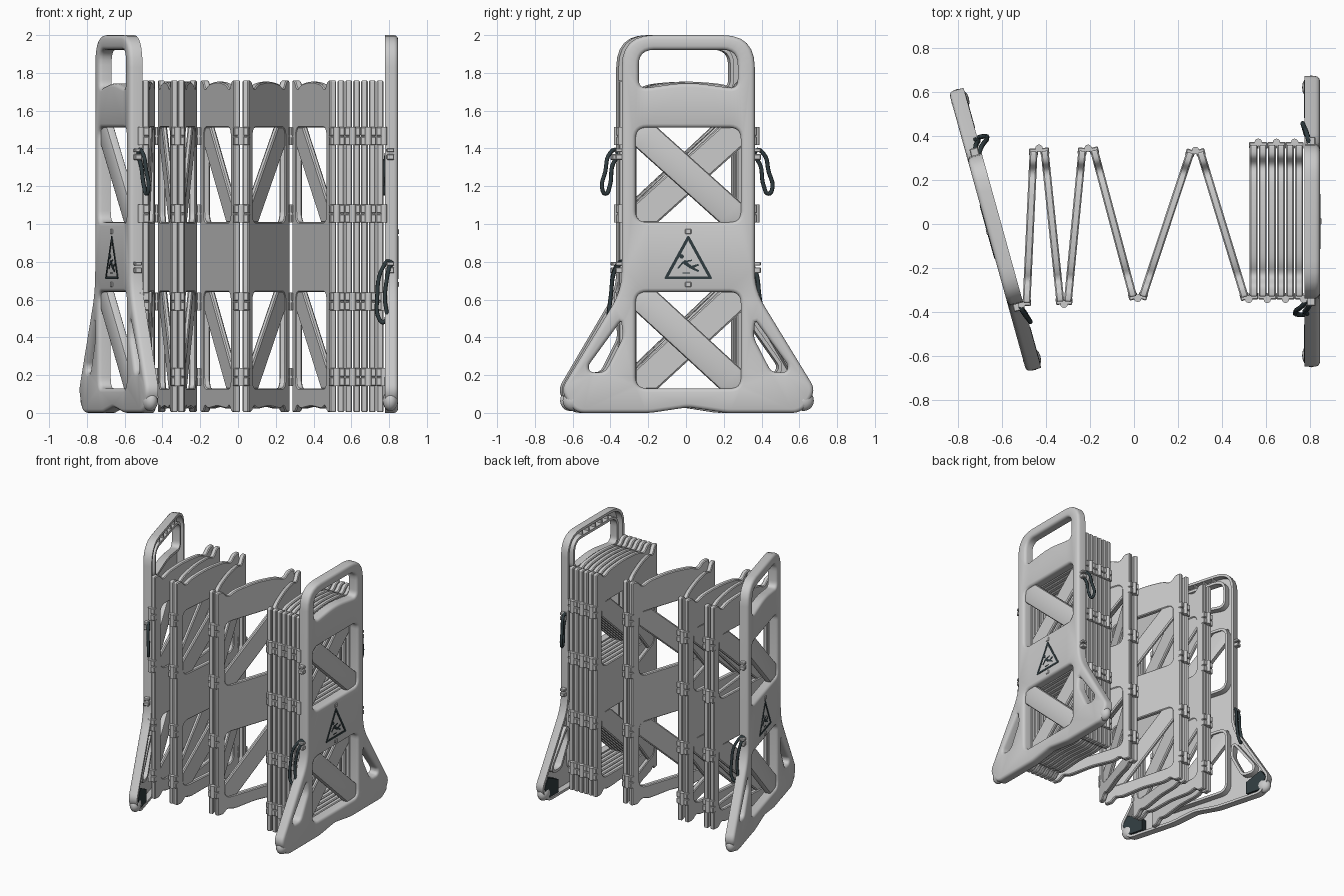
import bpy, bmesh, math
from mathutils import Matrix, Vector

if "Cube" in bpy.data.objects:
    bpy.data.objects.remove(bpy.data.objects["Cube"])

dark = bpy.data.materials.new("dark_rubber")
dark.diffuse_color = (0.03, 0.045, 0.05, 1)
dark.use_nodes = True
dark.node_tree.nodes["Principled BSDF"].inputs["Base Color"].default_value = dark.diffuse_color


def finish(name, bm, M, mat=None):
    bmesh.ops.recalc_face_normals(bm, faces=bm.faces)
    me = bpy.data.meshes.new(name)
    bm.to_mesh(me)
    bm.free()
    me.shade_smooth()
    me.set_sharp_from_angle(angle=math.radians(32))
    if mat:
        me.materials.append(mat)
    ob = bpy.data.objects.new(name, me)
    ob.matrix_world = M
    bpy.context.collection.objects.link(ob)
    return ob


def mirror(half):
    return half + [(-u, z, c) for u, z, c in reversed(half) if u]


def rounded(pts, seg=6):
    out = []
    for i, (u, z, c) in enumerate(pts):
        p, a, b = Vector((u, z)), Vector(pts[i - 1][:2]), Vector(pts[(i + 1) % len(pts)][:2])
        if not c:
            out.append(p)
            continue
        s = p + (a - p).normalized() * min(c, 0.49 * (a - p).length)
        e = p + (b - p).normalized() * min(c, 0.49 * (b - p).length)
        for k in range(seg + 1):
            t = k / seg
            out.append(s * (1 - t) ** 2 + p * 2 * t * (1 - t) + e * t * t)
    return out


def inset(loop, d):
    out, n = [], len(loop)
    for i, p in enumerate(loop):
        d1, d2 = (p - loop[i - 1]).normalized(), (loop[(i + 1) % n] - p).normalized()
        n1, n2 = Vector((-d1.y, d1.x)), Vector((-d2.y, d2.x))
        out.append(p + (n1 + n2) * d / max(0.3, 1 + n1.dot(n2)))
    return out


def loft(name, loops, rings, M, mat=None):
    """First loop is the outline, the rest are holes; rings are (inset, depth)."""
    bm = bmesh.new()
    caps = [[], []]
    for i, lp in enumerate(loops):
        n = len(lp)
        area = sum(lp[k - 1].x * lp[k].y - lp[k].x * lp[k - 1].y for k in range(n))
        if (area > 0) != (i == 0):
            lp = lp[::-1]
        vs = [[bm.verts.new((x, p.x, p.y)) for p in inset(lp, d)] for d, x in rings]
        for r, s in zip(vs, vs[1:]):
            for k in range(n):
                bm.faces.new((r[k - 1], r[k], s[k], s[k - 1]))
        for cap, r in zip(caps, (vs[0], vs[-1])):
            cap += [bm.edges.get((r[k - 1], r[k])) for k in range(n)]
    for cap in caps:
        bmesh.ops.triangle_fill(bm, edges=cap, use_beauty=True, normal=(1, 0, 0))
    return finish(name, bm, M, mat)


def boxes(name, items, M, mat=None):
    bm = bmesh.new()
    for c, s in items:
        bmesh.ops.create_cube(bm, size=1, matrix=Matrix.Translation(c) @ Matrix.Diagonal((*s, 1)))
    bmesh.ops.bevel(bm, geom=bm.edges[:], offset=0.004, segments=1, affect='EDGES')
    return finish(name, bm, M, mat)


def cord(name, pts, M):
    cu = bpy.data.curves.new(name, 'CURVE')
    cu.dimensions = '3D'
    cu.bevel_depth, cu.bevel_resolution, cu.resolution_u = 0.011, 2, 6
    sp = cu.splines.new('BEZIER')
    sp.bezier_points.add(len(pts) - 1)
    for b, p in zip(sp.bezier_points, pts):
        b.co = p
        b.handle_left_type = b.handle_right_type = 'AUTO'
    sp.use_cyclic_u = True
    cu.materials.append(dark)
    ob = bpy.data.objects.new(name, cu)
    ob.matrix_world = M
    bpy.context.collection.objects.link(ob)


def place(x, y, ang):
    return Matrix.Translation((x, y, 0)) @ Matrix.Rotation(ang, 4, 'Z')


WIN = [(0.13, 0.64), (1.01, 1.51)]
BANDS = [0.19, 0.59, 1.055, 1.465]
windows = [rounded(mirror([(0.278, a, 0.06), (0.278, b, 0.06)])) for a, b in WIN]


def bar(name, lo, hi, sign, rings, M):
    a, w, h = 0.284, 0.115, 0.105
    lo, hi = lo - 0.006, hi + 0.006
    pts = [(-a, hi), (-a, hi - h), (a - w, lo), (a, lo), (a, lo + h), (-a + w, hi)]
    loft(name, [[Vector((sign * u, z)) for u, z in pts]], rings, M)


def end_panel(side, M):
    # hollow shell with handle slot, windows and side openings
    outline = rounded(mirror([(0, 0.03, 0.03), (0.2, 0, 0.03), (0.6, 0, 0.05), (0.675, 0.12, 0.05),
                              (0.352, 0.65, 0.1), (0.352, 2.0, 0.17)]))
    grip = rounded(mirror([(0, 1.752, 0.1), (0.262, 1.715, 0.05), (0.262, 1.922, 0.08)]))
    tri = [(0.355, 0.49, 0.02), (0.53, 0.25, 0.02), (0.52, 0.215, 0.02), (0.44, 0.215, 0.03), (0.345, 0.4, 0.03)]
    gaps = [rounded([(s * u, z, c) for u, z, c in tri], 3) for s in (1, -1)]
    loft(side + "_end_panel", [outline, grip, *windows, *gaps],
         [(0.02, 0), (0.009, -0.004), (0.003, -0.011), (0, -0.022), (0, -0.07), (0.02, -0.07), (0.02, -0.022)], M)
    for i, (a, b) in enumerate(WIN):
        bar(f"{side}_end_slat_{i}", a, b, 1,
            [(0.018, -0.014), (0.005, -0.019), (0, -0.03), (0, -0.055), (0.01, -0.06)], M)
    # grip ribs, cord hooks and small face tabs
    boxes(side + "_grip_ribs", [((-0.042, u * 0.08, 1.96), (0.05, 0.012, 0.06)) for u in range(-2, 3)], M)
    boxes(side + "_cord_hooks", [((-0.04, s * 0.365, z + dz), (0.04, 0.04, h)) for s in (1, -1)
                                 for z in (1.37, 0.77) for dz, h in ((0.02, 0.02), (-0.015, 0.03))], M)
    boxes(side + "_face_tabs", [((0, 0, z), (0.012, 0.032, 0.028)) for z in (0.96, 0.68)], M)
    # rounded feet and dark pads
    bm = bmesh.new()
    for s in (1, -1):
        bmesh.ops.create_uvsphere(bm, u_segments=16, v_segments=10, radius=0.055,
                                  matrix=Matrix.Translation((-0.04, s * 0.61, 0.065)) @ Matrix.Diagonal((0.75, 1, 1, 1)))
    finish(side + "_foot_caps", bm, M)
    pad = [(0.47, 0.03), (0.59, 0.03), (0.645, 0.12), (0.60, 0.19), (0.47, 0.13)]
    for s in (1, -1):
        loft(f"{side}_foot_pad_{s}", [[Vector((s * u, z)) for u, z in pad]], [(0, -0.02), (0, -0.072)], M, dark)
    # slip warning sign
    flat = [(0, 0.003), (0, -0.002)]
    sign = [(0, 0.945, 0.015), (-0.13, 0.708, 0.015), (0.13, 0.708, 0.015)]
    core = [(0, 0.912, 0), (-0.104, 0.723, 0), (0.104, 0.723, 0)]
    loft(side + "_sign_border", [rounded(sign, 3), rounded(core)], flat, M, dark)
    strokes = [(-0.025, 0.802, 0.015, 0.77, 0.011), (0.015, 0.77, 0.055, 0.785, 0.007), (0.015, 0.77, 0.055, 0.75, 0.007),
               (-0.025, 0.8, -0.055, 0.765, 0.005), (-0.02, 0.8, 0.02, 0.808, 0.005), (-0.03, 0.74, 0.01, 0.74, 0.003)]
    for i, (a, b, c, d, w) in enumerate(strokes):
        p, q = Vector((a, b)), Vector((c, d))
        n = (q - p).normalized().orthogonal() * w
        loft(f"{side}_sign_figure_{i}", [[p + n, p - n, q - n * 0.7, q + n * 0.7]], flat, M, dark)
    head = [Vector((-0.035 + 0.012 * math.cos(k * math.pi / 6), 0.828 + 0.012 * math.sin(k * math.pi / 6))) for k in range(12)]
    loft(side + "_sign_head", [head], flat, M, dark)
    # hanging cords
    cord(side + "_upper_cord", [(-0.05, 0.36, 1.39), (-0.06, 0.40, 1.37), (-0.07, 0.425, 1.28), (-0.078, 0.445, 1.19),
                                (-0.072, 0.425, 1.16), (-0.065, 0.4, 1.2), (-0.055, 0.385, 1.3)], M)
    cord(side + "_lower_cord", [(-0.04, -0.35, 0.8), (-0.08, -0.385, 0.77), (-0.11, -0.41, 0.62), (-0.095, -0.425, 0.49),
                                (-0.075, -0.425, 0.48), (-0.07, -0.41, 0.62), (-0.05, -0.385, 0.76)], M)


end_panel("right", place(0.847, 0.012, 0))
end_panel("left", place(-0.667, -0.036, math.radians(195.5)))

# folding panels: bottom end and top end of each in plan
spans = [((-0.49, -0.37), (-0.457, 0.34)), ((-0.335, -0.36), (-0.408, 0.34)), ((-0.302, -0.36), (-0.235, 0.34)),
         ((-0.003, -0.335), (-0.183, 0.34)), ((0.038, -0.335), (0.258, 0.33)), ((0.505, -0.335), (0.302, 0.33))]
spans += [((0.545 + 0.0415 * i, -0.335), (0.545 + 0.0415 * i, 0.365)) for i in range(6)]
inner = rounded(mirror([(0, 0.035, 0.05), (0.2, 0.02, 0.05), (0.25, 0.04, 0.02), (0.29, 0.004, 0.015), (0.345, 0.004, 0.01),
                        (0.345, 1.76, 0.01), (0.295, 1.76, 0.02), (0.25, 1.708, 0.03), (0.19, 1.74, 0.05), (0, 1.758, 0.1)]), 4)
T = 0.018
for i, (p, q) in enumerate(spans):
    M = place((p[0] + q[0]) / 2, (p[1] + q[1]) / 2, math.atan2(p[0] - q[0], q[1] - p[1]))
    loft(f"folding_panel_{i}", [inner, *windows],
         [(0.006, T), (0, T - 0.006), (0, 0.006 - T), (0.006, -T)], M)
    for k, (a, b) in enumerate(WIN):
        bar(f"folding_slat_{i}_{k}", a, b, -1, [(0.008, 0.014), (0, 0.007), (0, -0.007), (0.008, -0.014)], M)
    boxes(f"hinge_clips_{i}", [((0, s * 0.343, z + dz), (0.041, 0.032, 0.045)) for s in (1, -1)
                               for z in BANDS for dz in (-0.025, 0.025)], M)

# hinge knuckles
hinges = [(-0.512, -0.365), (-0.433, 0.345), (-0.319, -0.365), (-0.209, 0.345), (0.017, -0.338), (0.28, 0.335), (0.523, -0.343)]
hinges += [(0.566 + 0.083 * i, 0.372) for i in range(3)] + [(0.607 + 0.083 * i, -0.343) for i in range(3)]
bm = bmesh.new()
for x, y in hinges:
    for z in BANDS:
        bmesh.ops.create_cone(bm, cap_ends=True, segments=12, radius1=0.017, radius2=0.017, depth=0.095,
                              matrix=Matrix.Translation((x, y, z)))
        bmesh.ops.create_cube(bm, size=1, matrix=Matrix.Translation((x, y * 0.97, z)) @ Matrix.Diagonal((0.045, 0.014, 0.08, 1)))
finish("hinge_knuckles", bm, Matrix())
